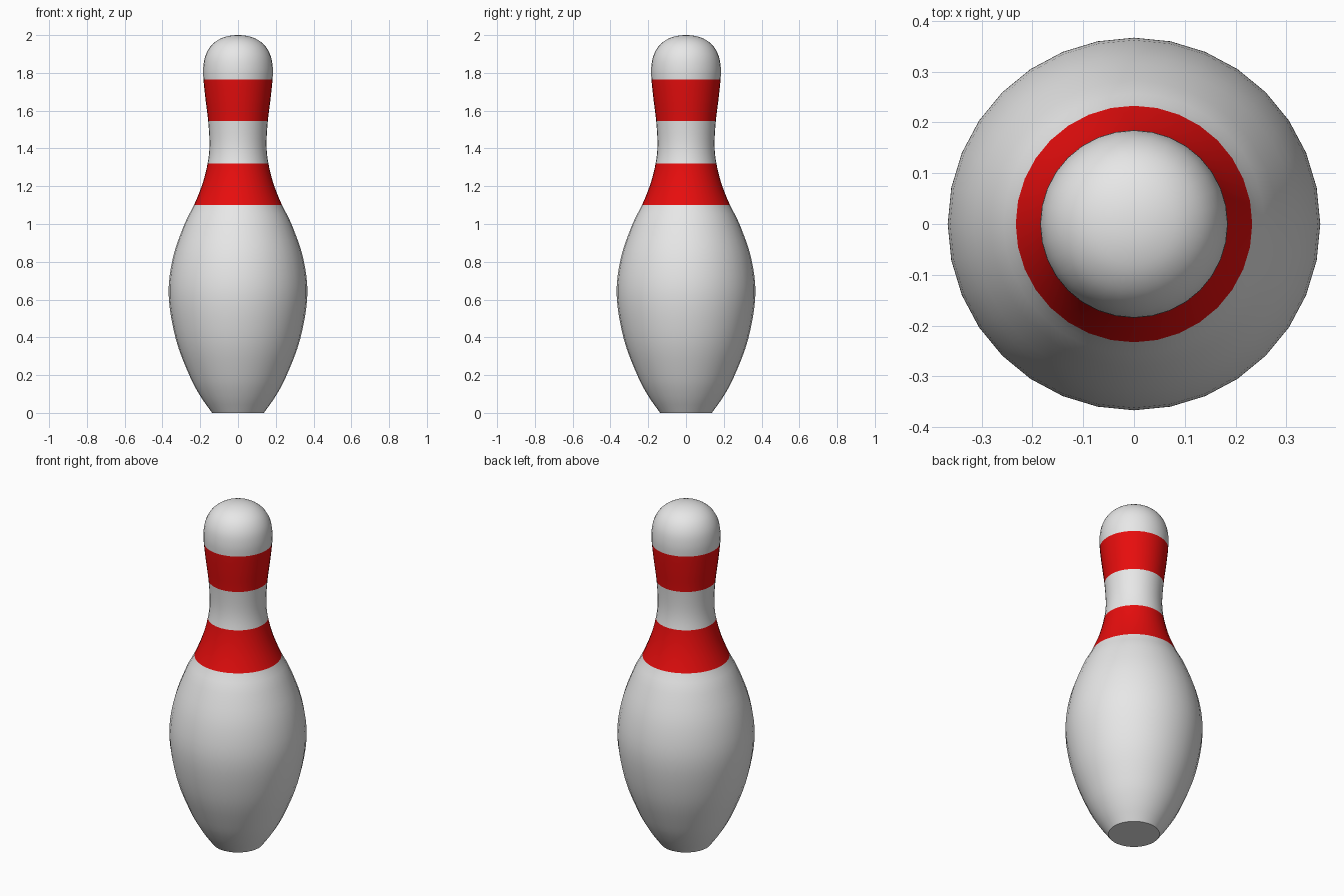
import bpy, bmesh, math
from mathutils import Vector

if "Cube" in bpy.data.objects:
    bpy.data.objects.remove(bpy.data.objects["Cube"])

SIDES = 32
STEPS = 4
BANDS = [(1.10, 1.32), (1.545, 1.765)]  # red stripe heights

# Key points of the half profile (radius, height), foot to crown
KEYS = [(0.137, 0.0), (0.200, 0.09), (0.258, 0.20), (0.329, 0.39), (0.367, 0.62),
        (0.345, 0.82), (0.283, 1.0), (0.233, 1.10), (0.189, 1.21), (0.161, 1.32),
        (0.151, 1.42), (0.158, 1.545), (0.172, 1.66), (0.183, 1.765), (0.184, 1.83),
        (0.173, 1.89), (0.146, 1.94), (0.105, 1.975), (0.055, 1.994), (0.0, 2.0)]


def smooth_profile(keys):
    """Catmull-Rom curve through the key points."""
    p = [Vector(k) for k in keys]
    p = [2 * p[0] - p[1]] + p + [Vector((-keys[-2][0], keys[-2][1]))]
    out = []
    for a, b, c, d in zip(p, p[1:], p[2:], p[3:]):
        for i in range(STEPS):
            t = i / STEPS
            out.append(0.5 * (2 * b + (c - a) * t + (2 * a - 5 * b + 4 * c - d) * t**2
                              + (3 * b - a - 3 * c + d) * t**3))
    return out


def material(name, color):
    m = bpy.data.materials.new(name)
    m.diffuse_color = color
    m.use_nodes = True
    m.node_tree.nodes["Principled BSDF"].inputs["Base Color"].default_value = m.diffuse_color
    return m


# Lathe the profile into rings
bm = bmesh.new()
rings = []
for r, z in smooth_profile(KEYS):
    rings.append([bm.verts.new((r * math.cos(2 * math.pi * i / SIDES),
                                r * math.sin(2 * math.pi * i / SIDES), z))
                  for i in range(SIDES)])
for lo, hi in zip(rings, rings[1:]):
    for i in range(SIDES):
        j = (i + 1) % SIDES
        bm.faces.new((lo[i], lo[j], hi[j], hi[i]))

# Crown fan and flat foot
crown = bm.verts.new((0, 0, KEYS[-1][1]))
for i in range(SIDES):
    bm.faces.new((rings[-1][i], rings[-1][(i + 1) % SIDES], crown))
bm.faces.new(rings[0][::-1])

# Red stripes by height
for f in bm.faces:
    z = f.calc_center_median().z
    f.material_index = int(any(a < z < b for a, b in BANDS))

mesh = bpy.data.meshes.new("pin_body")
bm.to_mesh(mesh)
bm.free()
mesh.materials.append(material("white", (0.8, 0.8, 0.8, 1)))
mesh.materials.append(material("red", (0.8, 0.004, 0.004, 1)))
pin = bpy.data.objects.new("pin_body", mesh)
bpy.context.collection.objects.link(pin)

# Smooth sides, sharp foot edge
bpy.context.view_layer.objects.active = pin
pin.select_set(True)
bpy.ops.object.shade_smooth_by_angle(angle=math.radians(35))
